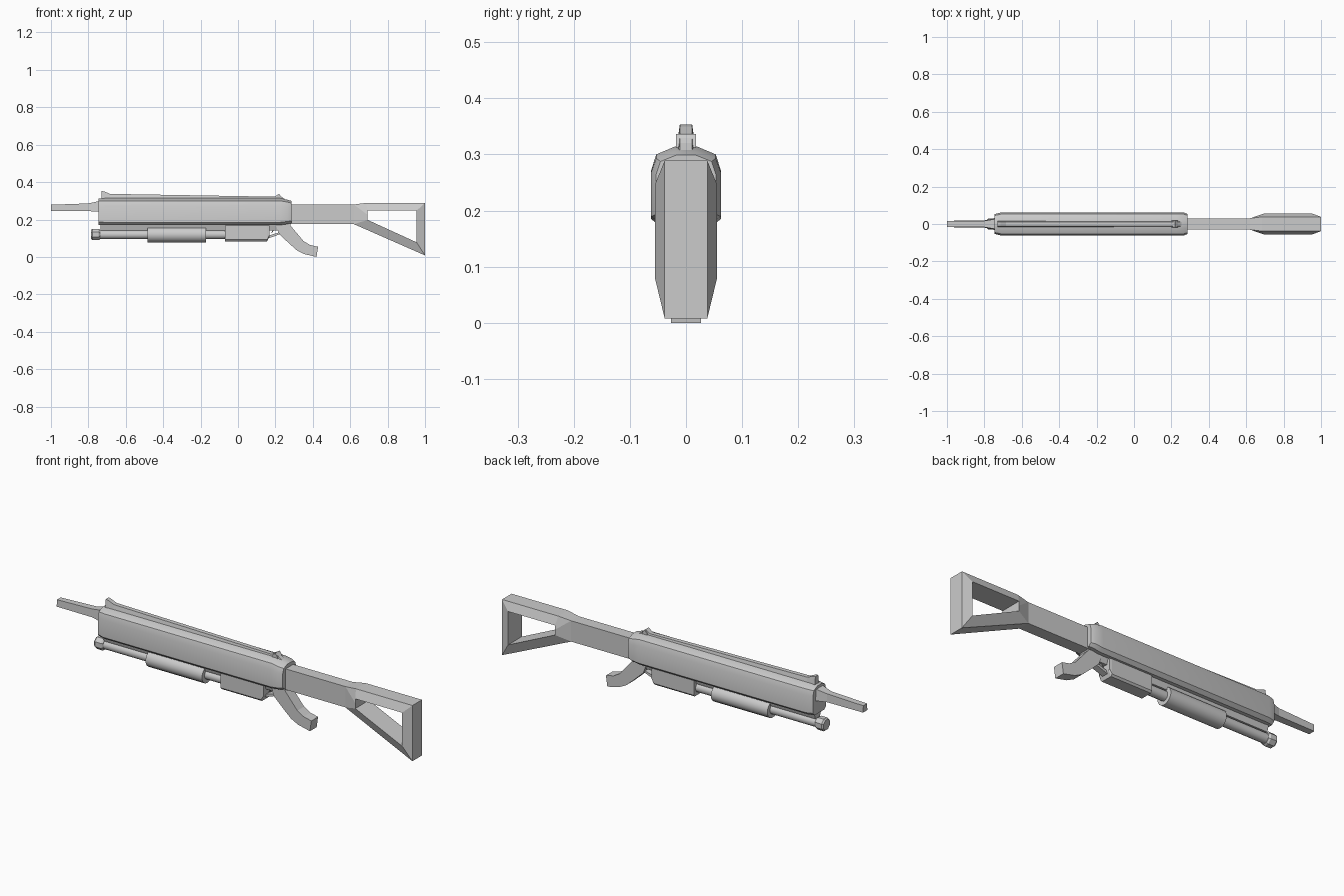
import bpy, bmesh, math

if "Cube" in bpy.data.objects:
    bpy.data.objects.remove(bpy.data.objects["Cube"])


def make(name, verts, faces, smooth=None):
    me = bpy.data.meshes.new(name)
    me.from_pydata(verts, [], faces)
    bm = bmesh.new()
    bm.from_mesh(me)
    bmesh.ops.recalc_face_normals(bm, faces=bm.faces)
    bm.to_mesh(me)
    bm.free()
    ob = bpy.data.objects.new(name, me)
    bpy.context.collection.objects.link(ob)
    if smooth:
        bpy.context.view_layer.objects.active = ob
        ob.select_set(True)
        bpy.ops.object.shade_smooth_by_angle(angle=math.radians(smooth))
        ob.select_set(False)
    return ob


def loft(name, sections, smooth=None):
    """Skin closed (y, z) sections placed along x."""
    n, m = len(sections[0][1]), len(sections)
    verts = [(x, y, z) for x, pts in sections for y, z in pts]
    faces = [(s * n + i, s * n + (i + 1) % n, (s + 1) * n + (i + 1) % n, (s + 1) * n + i)
             for s in range(m - 1) for i in range(n)]
    faces += [tuple(range(n)), tuple(range((m - 1) * n, m * n))]
    return make(name, verts, faces, smooth)


def prism(name, profile, hy):
    """Side profile (x, z) extruded across y."""
    n = len(profile)
    verts = [(x, s * hy, z) for s in (-1, 1) for x, z in profile]
    faces = [(i, (i + 1) % n, n + (i + 1) % n, n + i) for i in range(n)]
    faces += [tuple(range(n)), tuple(range(n, 2 * n))]
    return make(name, verts, faces)


def trapezoid(bottom_w, top_w, z0, z1):
    return [(-bottom_w, z0), (bottom_w, z0), (top_w, z1), (-top_w, z1)]


def ring(ry, rz, cz, n):
    return [(ry * math.cos(math.tau * (i + .5) / n), cz + rz * math.sin(math.tau * (i + .5) / n))
            for i in range(n)]


def mirrored(half):
    return half + [(-y, z) for y, z in reversed(half)]


# Main housing with faceted shoulders, drawn in at both ends
def housing(ky, kz):
    half = [(.045, .17), (.062, .185), (.062, .272), (.053, .30), (.02, .314)]
    return mirrored([(y * ky, .23 + (z - .23) * kz) for y, z in half])


loft("housing", [(-.745, housing(.85, .97)), (-.71, housing(1, 1)), (.225, housing(1, 1)),
                 (.265, housing(1, .9)), (.287, housing(.86, .82))], 30)

# Tapered square barrel flaring into the housing
loft("barrel", [(-1, trapezoid(.017, .015, .245, .279)), (-.80, trapezoid(.019, .017, .245, .286)),
                (-.745, trapezoid(.032, .026, .242, .298)), (-.67, trapezoid(.05, .04, .24, .29))])

# Sighting rib with raised front and rear sights
rib = [(-.73, .353), (-.715, .35), (-.685, .337), (.195, .322), (.218, .336), (.235, .320), (.262, .302)]
loft("sight_rib", [(x, trapezoid(.02, .011, .29, z)) for x, z in rib])
prism("rear_sight", [(.20, .31), (.205, .322), (.22, .336), (.232, .32), (.235, .31)], .018)

# Under-housing rail, tube, end cap and sliding fore-end
loft("under_rail", [(x, trapezoid(.018, .028, .142, .175)) for x in (-.735, .24)])
loft("magazine_tube", [(x, ring(.024, .024, .119, 12)) for x in (-.76, .02)], 40)
loft("tube_cap", [(x, ring(r, r, .120, 8)) for x, r in
                  ((-.785, .027), (-.778, .033), (-.745, .033), (-.737, .027))])
loft("fore_end", [(x, ring(.045, .043, .119, 14)) for x in (-.485, -.17)], 40)

# Lower receiver with bevelled lower edges
lower = mirrored([(.03, .083), (.038, .092), (.038, .167)])
loft("lower_receiver", [(-.07, lower), (.155, lower),
                        (.168, mirrored([(.03, .11), (.036, .115), (.036, .167)]))])

# Trigger and guard
prism("trigger_guard", [(.14, .10), (.165, .10), (.235, .125), (.235, .136), (.165, .114), (.14, .114)], .016)
prism("trigger", [(.185, .165), (.20, .165), (.195, .145), (.178, .125), (.185, .145)], .008)

# Curved pistol grip
prism("grip", [(.20, .175), (.22, .122), (.27, .075), (.315, .035), (.355, .015), (.42, 0),
               (.428, .054), (.385, .064), (.35, .085), (.28, .168), (.28, .175)], .027)

# Stock neck
loft("stock_neck", [(x, trapezoid(.03, .03, .175, .28)) for x in (.27, .625)])

# Open triangular stock: narrow outer outline, wider rim at the opening
outer = [(.62, .28, .03), (.685, .289, .038), (1, .289, .038), (1, .008, .038), (.62, .175, .03)]
inner = [(.693, .225, .055), (.693, .247, .055), (.955, .247, .055), (.955, .078, .055), (.693, .198, .055)]
verts = [(x, s * y, z) for s in (-1, 1) for loop in (outer, inner) for x, z, y in loop]
faces = []
for i in range(5):
    j = (i + 1) % 5
    faces += [(i, j, 5 + j, 5 + i), (10 + i, 10 + j, 15 + j, 15 + i),
              (i, j, 10 + j, 10 + i), (5 + i, 5 + j, 15 + j, 15 + i)]
make("stock_frame", verts, faces)
